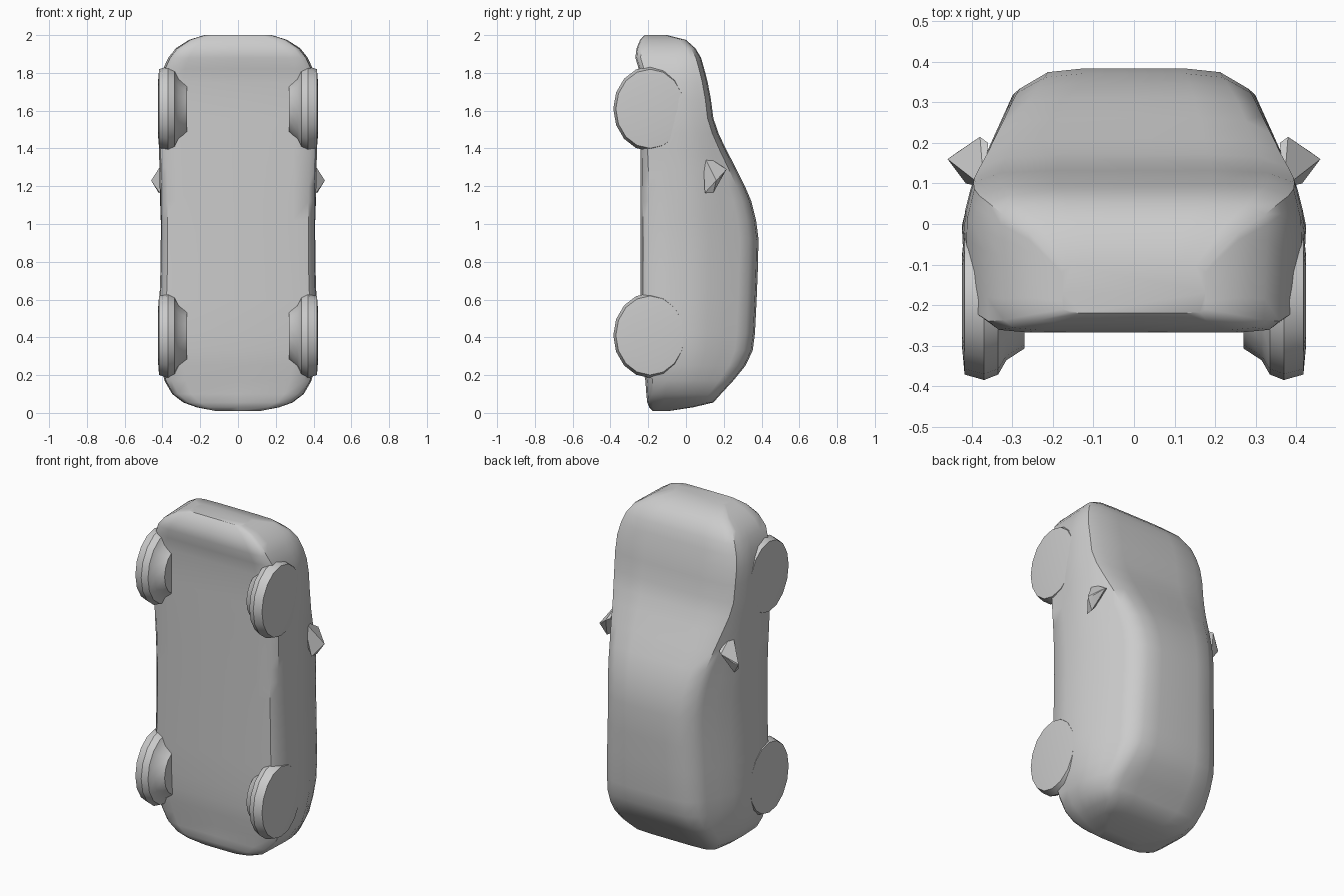
import bpy, bmesh, math

if "Cube" in bpy.data.objects:
    bpy.data.objects.remove(bpy.data.objects["Cube"])

paint = bpy.data.materials.new("plain grey")
paint.diffuse_color = (0.6, 0.6, 0.6, 1)
paint.use_nodes = True
paint.node_tree.nodes["Principled BSDF"].inputs["Base Color"].default_value = paint.diffuse_color


def add_object(name, bm, angle=35):
    bmesh.ops.recalc_face_normals(bm, faces=bm.faces)
    mesh = bpy.data.meshes.new(name)
    bm.to_mesh(mesh)
    bm.free()
    mesh.materials.append(paint)
    ob = bpy.data.objects.new(name, mesh)
    bpy.context.collection.objects.link(ob)
    bpy.ops.object.select_all(action='DESELECT')
    ob.select_set(True)
    bpy.context.view_layer.objects.active = ob
    bpy.ops.object.shade_smooth_by_angle(angle=math.radians(angle))
    return ob


def loft(rings):
    """Bridge closed rings of equal length and cap both ends."""
    bm = bmesh.new()
    loops = [[bm.verts.new(p) for p in ring] for ring in rings]
    n = len(loops[0])
    for a, b in zip(loops, loops[1:]):
        for i in range(n):
            j = (i + 1) % n
            bm.faces.new((a[i], a[j], b[j], b[i]))
    bm.faces.new(loops[0])
    bm.faces.new(loops[-1])
    return bm


# Body half-width by height above the floor pan (y)
SIDE = [(-0.28, 0.41), (-0.2, 0.415), (0.0, 0.425), (0.1, 0.40),
        (0.21, 0.35), (0.32, 0.30), (0.39, 0.25)]


def side_width(y):
    for (y0, x0), (y1, x1) in zip(SIDE, SIDE[1:]):
        if y <= y1:
            return x0 + (x1 - x0) * max(0, y - y0) / (y1 - y0)
    return SIDE[-1][1]


# Body stations from tail to nose: z, half-width, floor y, top y
STATIONS = [
    (0.01, 0.12, -0.175, -0.09), (0.03, 0.22, -0.195, 0.04),
    (0.055, 0.29, -0.205, 0.145), (0.10, 0.35, -0.21, 0.185),
    (0.17, 0.39, -0.215, 0.25), (0.25, 0.408, -0.23, 0.315),
    (0.33, 0.42, -0.235, 0.353), (0.42, 0.423, -0.24, 0.365),
    (0.60, 0.42, -0.24, 0.374), (0.75, 0.415, -0.24, 0.38),
    (0.92, 0.413, -0.24, 0.384), (1.02, 0.413, -0.24, 0.371),
    (1.12, 0.414, -0.24, 0.346), (1.20, 0.415, -0.24, 0.312),
    (1.30, 0.418, -0.24, 0.262), (1.40, 0.42, -0.24, 0.21),
    (1.48, 0.424, -0.24, 0.172), (1.56, 0.425, -0.24, 0.145),
    (1.66, 0.422, -0.24, 0.132), (1.75, 0.415, -0.245, 0.115),
    (1.82, 0.397, -0.25, 0.097), (1.88, 0.37, -0.268, 0.08),
    (1.93, 0.33, -0.262, 0.05), (1.975, 0.26, -0.243, 0.0),
    (2.0, 0.18, -0.22, -0.10)]


def section(z, w, yb, yt):
    s = w / 0.425
    h = yt - yb
    half = [(0.30 * s, yb), (0.383 * s, yb + 0.02 * h)]
    for t in (0.08, 0.25, 0.42, 0.58, 0.72, 0.84, 0.92):
        y = yb + t * h
        half.append((side_width(y) * s, y))
    top = side_width(yt) * s
    half += [(top * 0.86, yb + 0.985 * h), (top * 0.5, yt)]
    return ([(0, yb, z)] + [(x, y, z) for x, y in half] + [(0, yt, z)]
            + [(-x, y, z) for x, y in reversed(half)])


add_object("car_body", loft([section(*st) for st in STATIONS]), 40)

# Wheels: slightly flattened discs, partly sunk into the body
TYRE = [(0.27, 0.60), (0.315, 0.75), (0.335, 0.93), (0.37, 1.0),
        (0.418, 0.93), (0.424, 0.6)]
SEGMENTS = 16
for end, zc in (("rear", 0.41), ("front", 1.61)):
    for side, sx in (("left", -1), ("right", 1)):
        rings = []
        for x, r in TYRE:
            rings.append([(sx * x,
                           -0.19 + 0.195 * r * math.cos(math.tau * i / SEGMENTS),
                           zc + 0.225 * r * math.sin(math.tau * i / SEGMENTS))
                          for i in range(SEGMENTS)])
        add_object(f"{end}_{side}_wheel", loft(rings), 35)

# Door mirrors: faceted wedges tapering outward
for side, sx in (("left", -1), ("right", 1)):
    bm = bmesh.new()
    for x, y, z in ((0.37, 0.09, 1.37), (0.36, 0.20, 1.30), (0.37, 0.12, 1.22),
                    (0.415, 0.10, 1.165), (0.42, 0.145, 1.165),
                    (0.38, 0.215, 1.29), (0.435, 0.178, 1.24),
                    (0.46, 0.16, 1.23)):
        bm.verts.new((sx * x, y, z))
    bmesh.ops.convex_hull(bm, input=bm.verts)
    add_object(f"{side}_mirror", bm, 20)
